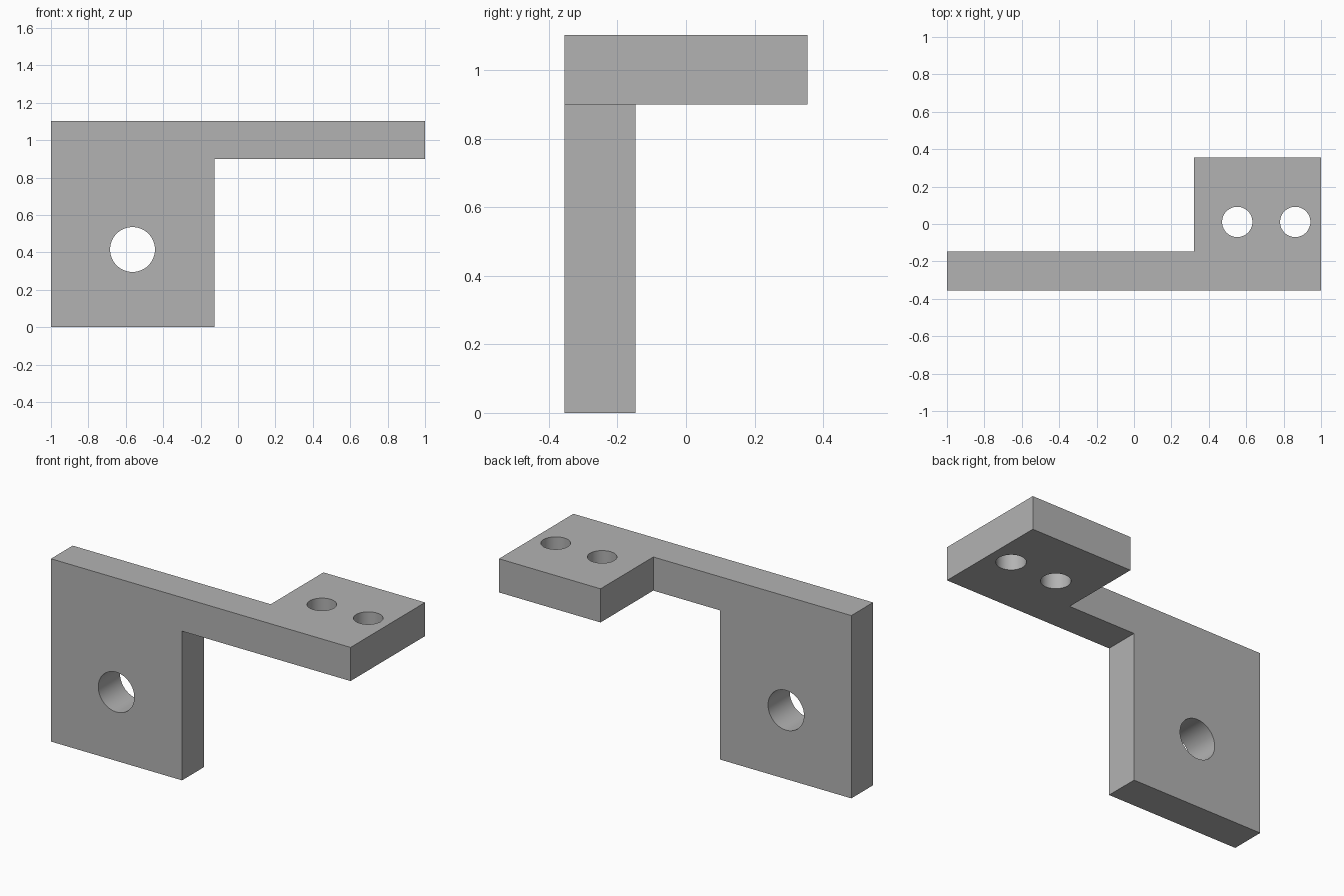
import bpy
import bmesh
from math import radians
from mathutils import Vector

cube = bpy.data.objects.get("Cube")
if cube:
    bpy.data.objects.remove(cube, do_unlink=True)

FRONT, INNER, BACK = -0.355, -0.148, 0.355
BAR_LOW, TOP = 0.90, 1.103

grey = bpy.data.materials.new("grey_metal")
grey.use_nodes = True
grey.diffuse_color = (0.45, 0.45, 0.45, 1)
grey.node_tree.nodes["Principled BSDF"].inputs["Base Color"].default_value = grey.diffuse_color


def prism(name, outline, direction):
    """Extrude a closed outline of 3D points along a direction."""
    bm = bmesh.new()
    face = bm.faces.new([bm.verts.new(p) for p in outline])
    result = bmesh.ops.extrude_face_region(bm, geom=[face])
    moved = [v for v in result["geom"] if isinstance(v, bmesh.types.BMVert)]
    bmesh.ops.translate(bm, verts=moved, vec=Vector(direction))
    bmesh.ops.recalc_face_normals(bm, faces=bm.faces)
    mesh = bpy.data.meshes.new(name)
    bm.to_mesh(mesh)
    bm.free()
    obj = bpy.data.objects.new(name, mesh)
    bpy.context.collection.objects.link(obj)
    mesh.materials.append(grey)
    return obj


def drill(name, location, radius, rotation=(0, 0, 0)):
    bpy.ops.mesh.primitive_cylinder_add(vertices=64, radius=radius, depth=1,
                                        location=location, rotation=rotation)
    obj = bpy.context.object
    obj.name = name
    obj.data.materials.append(grey)
    return obj


def combine(target, tool, operation):
    """Apply a boolean and discard its helper."""
    tool.hide_render = True
    bpy.context.view_layer.objects.active = target
    mod = target.modifiers.new(tool.name, "BOOLEAN")
    mod.operation, mod.solver, mod.object = operation, "EXACT", tool
    bpy.ops.object.modifier_apply(modifier=mod.name)
    bpy.data.objects.remove(tool, do_unlink=True)


# Front outline: hanging plate on the right, slim bar along the top
side = [(-1, 0), (-0.125, 0), (-0.125, BAR_LOW), (1, BAR_LOW), (1, TOP), (-1, TOP)]
bracket = prism("bracket", [(x, -1, z) for x, z in side], (0, 2, 0))

# Plan outline: thin wall with a deep mounting tab on the left
plan = [(-2, FRONT), (2, FRONT), (2, BACK), (0.322, BACK), (0.322, INNER), (-2, INNER)]
combine(bracket, prism("plan_cutter", [(x, y, -1) for x, y in plan], (0, 0, 3)), "INTERSECT")

# Large hole through the plate, two screw holes through the tab
combine(bracket, drill("plate_hole", (-0.564, -0.25, 0.415), 0.12, (radians(90), 0, 0)), "DIFFERENCE")
for x in (0.552, 0.862):
    combine(bracket, drill("tab_hole", (x, 0.011, 1), 0.081), "DIFFERENCE")

# Smooth hole walls, crisp edges
bpy.ops.object.select_all(action="DESELECT")
bracket.select_set(True)
bpy.context.view_layer.objects.active = bracket
bpy.ops.object.shade_smooth_by_angle(angle=radians(30))
